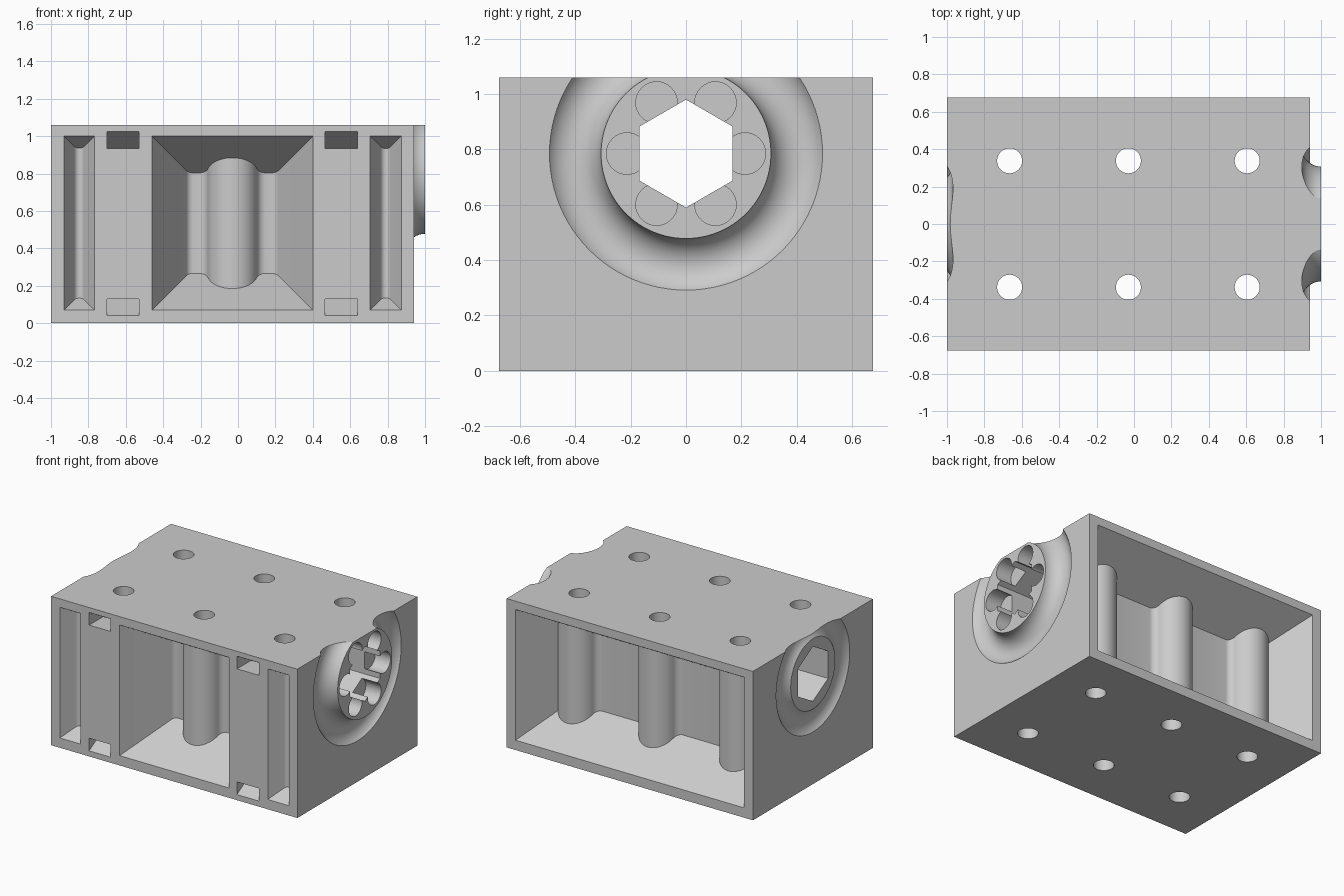
import bpy, bmesh, math
from math import sin, cos, radians, pi

cube = bpy.data.objects.get("Cube")
if cube:
    bpy.data.objects.remove(cube, do_unlink=True)

SLOPE = math.tan(radians(30))     # draft of the pocket walls
HALF_Y, TOP, MID_X = 0.675, 1.06, -0.03
AXLE_Z = 0.785
WALL = 0.34                       # depth of the pockets
COL_D, COL_R, FILLET = 0.335, 0.135, 0.05


def loft(name, ring_a, ring_b):
    """Closed solid between two matching rings."""
    bm = bmesh.new()
    a = [bm.verts.new(p) for p in ring_a]
    b = [bm.verts.new(p) for p in ring_b]
    n = len(a)
    bm.faces.new(a)
    bm.faces.new(b)
    for i in range(n):
        j = (i + 1) % n
        bm.faces.new((a[i], a[j], b[j], b[i]))
    bmesh.ops.recalc_face_normals(bm, faces=bm.faces)
    mesh = bpy.data.meshes.new(name)
    bm.to_mesh(mesh)
    bm.free()
    obj = bpy.data.objects.new(name, mesh)
    bpy.context.collection.objects.link(obj)
    return obj


def box(name, x0, x1, y0, y1, z0, z1):
    ring = [(x0, y0), (x1, y0), (x1, y1), (x0, y1)]
    return loft(name, [(x, y, z0) for x, y in ring], [(x, y, z1) for x, y in ring])


def arc(cx, cy, r, start, end, n=8):
    angles = [radians(start + (end - start) * i / n) for i in range(n + 1)]
    return [(cx + r * cos(t), cy + r * sin(t)) for t in angles]


def circle(cx, cy, r, n=48, start=0):
    return arc(cx, cy, r, start, start + 360, n)[:-1]


def bar_x(name, ring, x0, x1):
    return loft(name, [(x0, y, z) for y, z in ring], [(x1, y, z) for y, z in ring])


def torus(x, major, minor):
    bpy.ops.mesh.primitive_torus_add(
        location=(x, 0, AXLE_Z), rotation=(0, pi / 2, 0), major_radius=major,
        minor_radius=minor, major_segments=96, minor_segments=48)
    return bpy.context.object


def combine(obj, tool, operation='DIFFERENCE'):
    mod = obj.modifiers.new("cut", 'BOOLEAN')
    mod.operation, mod.solver, mod.object = operation, 'EXACT', tool
    bpy.context.view_layer.objects.active = obj
    bpy.ops.object.modifier_apply(modifier=mod.name)
    bpy.data.objects.remove(tool, do_unlink=True)


def pocket(name, x0, x1, inner, side):
    """Drafted pocket; its floor outline is given as (x, depth) points."""
    e = 0.05
    outline = [(x0 - e * SLOPE, -e)] + inner + [(x1 + e * SLOPE, -e)]
    low = [(x, side * (HALF_Y - d), 0.07 + SLOPE * d) for x, d in outline]
    high = [(x, side * (HALF_Y - d), 1.0 - SLOPE * d) for x, d in outline]
    return loft(name, low, high)


def column(cx, left=True, right=True):
    """Half-round column blended into the pocket floor."""
    reach, rise = COL_R + FILLET, COL_D - (WALL - FILLET)
    dx = math.sqrt(reach ** 2 - rise ** 2)
    ang = math.degrees(math.atan2(rise, dx))
    merge = 32.6                  # where an end column meets the drafted wall
    pts = arc(cx - dx, WALL - FILLET, FILLET, 90, ang)[:-1] if left else []
    pts += arc(cx, COL_D, COL_R, 180 + (ang if left else merge),
               360 - (ang if right else merge), 24)
    if right:
        pts += arc(cx + dx, WALL - FILLET, FILLET, 180 - ang, 90)[1:]
    return pts


# Block, left overtall until the final trim
block = box("connector_block", -1, 0.94, -HALF_Y, HALF_Y, 0, 1.3)

# Raised hub on the left side with a rounded groove around it
combine(block, bar_x("hub", circle(0, AXLE_Z, 0.40, 96), 0.8, 1.0), 'UNION')
combine(block, torus(1.0, 0.41, 0.103))
# Shallow ring groove on the right side
combine(block, torus(-1.089, 0.332, 0.121))

# Hexagonal axle hole and the lobes around its hub end
combine(block, bar_x("axle_hole", circle(0, AXLE_Z, 0.195, 6, 30), -1.2, 1.2))
for k in range(6):
    t = radians(60 * k)
    ring = circle(0.213 * cos(t), AXLE_Z + 0.213 * sin(t), 0.075, 32)
    combine(block, bar_x("lobe", ring, 0.88, 1.1))

# Front main pocket
x0, x1, f = -0.46, 0.40, 0.04
inset = SLOPE * (WALL - f) + f / cos(radians(30))
floor = arc(x0 + inset, WALL - f, f, 150, 90) + column(MID_X) \
    + arc(x1 - inset, WALL - f, f, 90, 30)
combine(block, pocket("front_pocket", x0, x1, floor, -1))

# Narrow front pockets with rounded floors
for x0, x1 in ((-0.93, -0.767), (0.707, 0.873)):
    half, r = (x1 - x0) / 2, 0.03
    floor = arc(x0 + half, half / SLOPE - 2 * r, r, 150, 30, 12)
    combine(block, pocket("narrow_pocket", x0, x1, floor, -1))

# Back pocket with three columns
floor = column(-0.665, left=False) + column(MID_X) + column(0.605, right=False)
combine(block, pocket("back_pocket", -0.93, 0.87, floor, 1))

# Ramped latch slots at the front
for x0, x1 in ((-0.70, -0.53), (0.465, 0.64)):
    for z_out, z_in in ((0.04, 0.13), (1.025, 0.935)):
        depth = abs(z_in - z_out) / SLOPE
        e = 0.05
        ring = [(-HALF_Y - e, z_out), (-HALF_Y, z_out),
                (-HALF_Y + depth, z_in), (-HALF_Y - e, z_in)]
        combine(block, bar_x("latch_slot", ring, x0, x1))

# Vertical pin holes
for x in (-0.665, MID_X, 0.605):
    for y in (-0.338, 0.338):
        ring = circle(x, y, 0.067, 32)
        combine(block, loft("pin_hole", [(a, b, -0.2) for a, b in ring],
                            [(a, b, 1.5) for a, b in ring]))

# Trim the top flat through the hub and grooves
combine(block, box("trim", -2, 2, -2, 2, TOP, 2))

# Plain grey plastic
grey = bpy.data.materials.new("grey_plastic")
grey.use_nodes = True
color = (0.6, 0.6, 0.6, 1)
grey.diffuse_color = color
grey.node_tree.nodes["Principled BSDF"].inputs["Base Color"].default_value = color
block.data.materials.clear()
block.data.materials.append(grey)
for poly in block.data.polygons:
    poly.material_index = 0

bpy.ops.object.select_all(action='DESELECT')
block.select_set(True)
bpy.context.view_layer.objects.active = block
bpy.ops.object.shade_smooth_by_angle(angle=radians(25))
